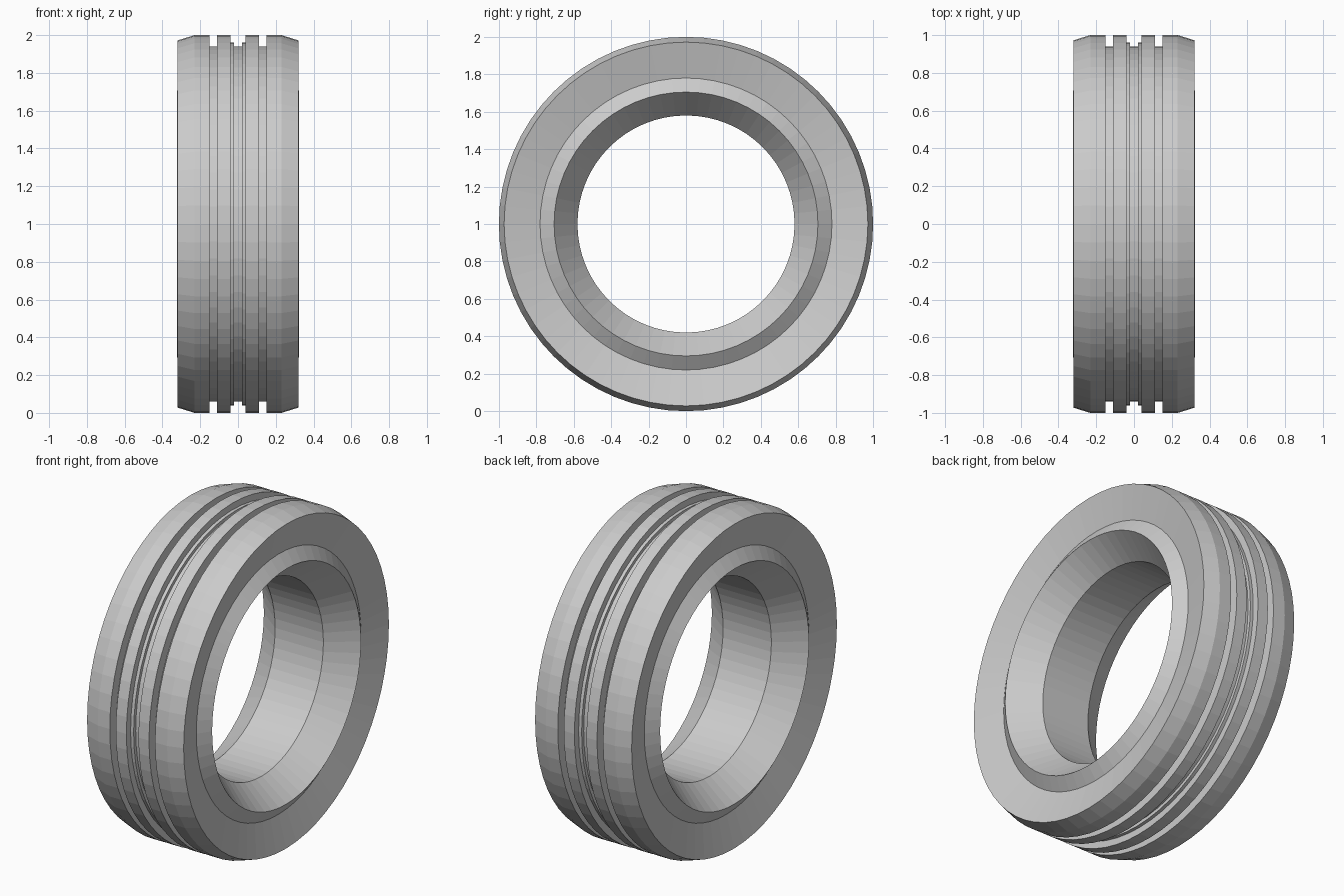
import bpy
import bmesh
import math

SEGMENTS = 64

cube = bpy.data.objects.get("Cube")
if cube:
    bpy.data.objects.remove(cube, do_unlink=True)

# Plain grey for the whole ring
grey = bpy.data.materials.new("plain_grey")
grey.use_nodes = True
colour = (0.6, 0.6, 0.6, 1)
grey.diffuse_color = colour
bsdf = next(n for n in grey.node_tree.nodes if n.type == 'BSDF_PRINCIPLED')
bsdf.inputs["Base Color"].default_value = colour

# Half cross-section (x, radius): centre groove, side groove, shoulder,
# dished sidewall, raised lip, then the inner cone and bore
half = [(0.02, 0.94), (0.02, 0.96), (0.04, 0.96), (0.04, 1.0),
        (0.11, 1.0), (0.11, 0.94), (0.15, 0.94), (0.15, 1.0),
        (0.23, 1.0), (0.32, 0.972), (0.27, 0.78), (0.322, 0.705),
        (0.16, 0.58)]
profile = half + [(-x, r) for x, r in reversed(half)]

# Tyre: revolve the closed section about the x axis
bm = bmesh.new()
rings = []
for i in range(SEGMENTS):
    a = math.tau * i / SEGMENTS
    rings.append([bm.verts.new((x, r * math.sin(a), 1 + r * math.cos(a)))
                  for x, r in profile])
for i, ring in enumerate(rings):
    following = rings[(i + 1) % SEGMENTS]
    for j in range(len(profile)):
        k = (j + 1) % len(profile)
        bm.faces.new((ring[j], ring[k], following[k], following[j]))
bmesh.ops.recalc_face_normals(bm, faces=bm.faces)

mesh = bpy.data.meshes.new("tyre")
bm.to_mesh(mesh)
bm.free()
mesh.materials.append(grey)
tyre = bpy.data.objects.new("tyre", mesh)
bpy.context.collection.objects.link(tyre)
